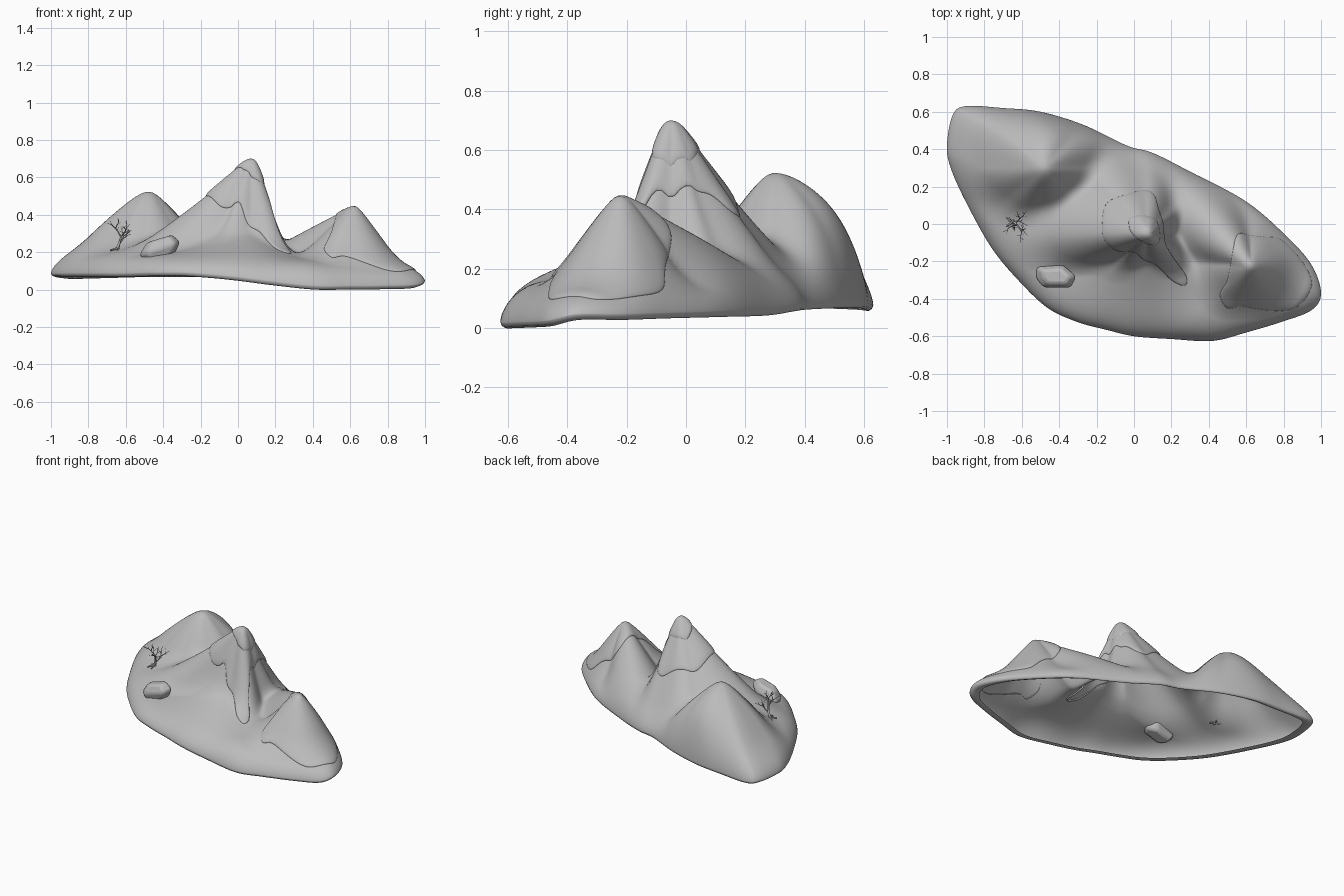
import bpy, bmesh, math, random
from mathutils import Vector

if "Cube" in bpy.data.objects:
    bpy.data.objects.remove(bpy.data.objects["Cube"])
random.seed(4)

stone = bpy.data.materials.new("stone grey")
stone.use_nodes = True
GREY = (0.5, 0.5, 0.5, 1)
stone.diffuse_color = GREY
stone.node_tree.nodes["Principled BSDF"].inputs["Base Color"].default_value = GREY

# Mountains: centre, top, foot level, tip roundness, steepness power,
# slope reach towards E, NE, N, NW, W, SW, S, SE
MOUNTAINS = [
    ((-.48, .3), .525, .1, .06, 1, (.36, .5, .9, .65, .53, .36, .28, .28)),
    ((.07, -.05), .68, .15, .03, 1.3, (.17, .26, .42, .62, .78, .31, .2, .28)),
    ((.62, -.22), .445, .1, .02, 1, (.28, .25, .26, .85, .34, .32, .27, .28)),
    # broad skirt below the middle peak
    ((.02, -.06), .36, .08, .08, 1, (.2, .3, .36, .4, .46, .5, .5, .42)),
]


def mountain(x, y, spec):
    (cx, cy), top, foot, tip, power, reach = spec
    dx, dy = x - cx, y - cy
    turn = math.atan2(dy, dx) / (math.pi / 4) % 8
    i, f = int(turn) % 8, turn % 1
    f = f * f * (3 - 2 * f)
    length = reach[i] * (1 - f) + reach[(i + 1) % 8] * f
    t = (math.sqrt(dx * dx + dy * dy + tip * tip) - tip) / length
    return foot + (top - foot) * max(0, 1 - t) ** power


def blend_max(a, b, k=.1):
    h = max(k - abs(a - b), 0) / k
    return max(a, b) + h * h * k / 4


def ground(x, y):
    z = .16 - .08 * x
    for spec in MOUNTAINS:
        z = blend_max(z, mountain(x, y, spec))
    return z


def closed_spline(points, steps):
    """Smooth closed loop through the points."""
    pts = [Vector(p) for p in points]
    loop = []
    for i in range(len(pts)):
        a, b, c, d = (pts[(i + k) % len(pts)] for k in (-1, 0, 1, 2))
        for s in range(steps):
            t = s / steps
            loop.append(.5 * (2 * b + (c - a) * t + (2 * a - 5 * b + 4 * c - d) * t * t
                              + (3 * b - a - 3 * c + d) * t ** 3))
    return loop


def finish(name, bm, smooth):
    me = bpy.data.meshes.new(name)
    bm.to_mesh(me)
    bm.free()
    for p in me.polygons:
        p.use_smooth = smooth
    ob = bpy.data.objects.new(name, me)
    bpy.context.collection.objects.link(ob)
    me.materials.append(stone)
    return ob


def fan_mesh(name, loop, centre, rings, place):
    """Rings from the centre out to a clockwise loop; place gives each point."""
    c = Vector(centre)
    bm = bmesh.new()
    hub = bm.verts.new(place(c, rings[0], 0))
    prev = None
    n = len(loop)
    for ring in rings[1:]:
        cur = [bm.verts.new(place(c + (p.xy - c) * ring[0], ring, i)) for i, p in enumerate(loop)]
        for i in range(n):
            j = (i + 1) % n
            if prev:
                bm.faces.new((prev[i], prev[j], cur[j], cur[i]))
            else:
                bm.faces.new((hub, cur[j], cur[i]))
        prev = cur
    return finish(name, bm, True)


# Hollow island shell with a lip turned under at the edge; z is the rim height
COAST = [(-.97, .58, .08), (-.9, .63, .075), (-.7, .62, .08), (-.5, .6, .085),
         (-.27, .53, .085), (-.04, .42, .08), (.1, .38, .075), (.3, .28, .06),
         (.6, .12, .055), (.82, -.07, .05), (.95, -.22, .045), (1, -.37, .045),
         (.95, -.46, .025), (.8, -.52, .02), (.6, -.58, .018), (.42, -.625, .018),
         (.2, -.615, .04), (0, -.6, .065), (-.15, -.565, .08), (-.3, -.525, .09),
         (-.46, -.45, .09), (-.61, -.31, .085), (-.76, -.13, .085), (-.9, .12, .085),
         (-.98, .3, .085), (-1, .42, .085)]
coast = closed_spline(COAST, 8)


def land_height(x, y, s, low):
    edge = (1 - min(s, 1) ** 7) ** .65
    return low + (ground(x, y) - low) * edge


def place_land(p, ring, i):
    s, drop = ring
    low = coast[i].z
    return (p.x, p.y, low - drop if drop else land_height(p.x, p.y, s, low))


M = 90
land_rings = [(math.sin(k / M * math.pi / 2), 0) for k in range(M + 1)]
land_rings += [(.992, .012), (.975, .018), (.94, .01)]
fan_mesh("island_shell", coast, (0, 0), land_rings, place_land)

coast_points = [tuple(q) for q in coast]
coast_edges = list(zip(coast_points, coast_points[1:] + coast_points[:1]))


def surface(x, y):
    """Land height, from where a ray from the middle meets the coast."""
    for (ax, ay, az), (bx, by, bz) in coast_edges:
        ca, cb = x * ay - y * ax, x * by - y * bx
        if ca >= 0 > cb and x * ax + y * ay > 0:
            t = ca / (ca - cb)
            reach = math.hypot(ax + (bx - ax) * t, ay + (by - ay) * t)
            return land_height(x, y, math.hypot(x, y) / reach, az + (bz - az) * t)
    return ground(x, y)


def snow_patch(name, outline, centre, lift):
    def place(p, ring, i):
        e = .006
        slope = Vector((surface(p.x - e, p.y) - surface(p.x + e, p.y),
                        surface(p.x, p.y - e) - surface(p.x, p.y + e), 2 * e)).normalized()
        height = lift * math.sqrt(1 - ring[0] ** 10) - .008 * (ring[0] == 1)
        return Vector((p.x, p.y, surface(p.x, p.y))) + slope * height

    count = 24
    rings = [(math.sin(k / count * math.pi / 2),) for k in range(count)] + [(1,)]
    fan_mesh(name, closed_spline(outline, 5), centre, rings, place)


# Snow layers lying on the middle and left peaks
snow_patch("middle_peak_snow",
           [(-.16, .08), (-.12, .13), (0, .17), (.07, .18), (.11, .15), (.13, .08),
            (.155, 0), (.165, -.1), (.21, -.18), (.28, -.28), (.27, -.33), (.2, -.3),
            (.12, -.22), (.05, -.19), (0, -.15), (-.1, -.14), (-.16, -.08), (-.17, -.02)],
           (.06, -.04), .012)
snow_patch("middle_peak_cap",
           [(-.02, .03), (.05, .04), (.11, .02), (.13, -.04), (.125, -.1), (.08, -.1),
            (.02, -.07), (-.02, -.03)], (.07, -.05), .02)
snow_patch("left_peak_snow",
           [(.55, -.06), (.62, -.06), (.7, -.07), (.78, -.08), (.86, -.15), (.93, -.25),
            (.95, -.33), (.9, -.42), (.83, -.46), (.7, -.46), (.57, -.44), (.5, -.45),
            (.46, -.38), (.5, -.3), (.52, -.2)], (.66, -.25), .012)

# Bevelled boulder set into the slope
bm = bmesh.new()
for scale, dz in ((.75, -.06), (1.06, -.005), (.66, .047)):
    for x, y in ((-.1, .05), (.04, .06), (.11, 0), (.08, -.06), (-.06, -.06), (-.1, -.01)):
        x, y = x * scale, y * scale
        bm.verts.new((x - .42, y - .28, .225 + x * .3 + dz))
bmesh.ops.convex_hull(bm, input=bm.verts[:])
bmesh.ops.dissolve_limit(bm, angle_limit=.1, verts=bm.verts[:], edges=bm.edges[:])
boulder = finish("boulder", bm, False)
bevel = boulder.modifiers.new("worn edges", 'BEVEL')
bevel.width = .014
bevel.segments = 2
bpy.context.view_layer.objects.active = boulder
boulder.select_set(True)
bpy.ops.object.shade_smooth_by_angle(angle=math.radians(35))

# Bare tree with recursive forks and short roots
tree_curve = bpy.data.curves.new("bare_tree", 'CURVE')
tree_curve.dimensions = '3D'
tree_curve.bevel_depth = .01
tree_curve.bevel_resolution = 1
tree_curve.use_fill_caps = True


def branch(start, direction, length, radius, depth):
    wobble = Vector([random.uniform(-.25, .25) for _ in range(3)])
    mid = start + direction * length * .5
    end = mid + (direction + wobble).normalized() * length * .5
    sp = tree_curve.splines.new('POLY')
    sp.points.add(2)
    for pt, co, r in zip(sp.points, (start, mid, end), (radius, radius * .8, radius * .55)):
        pt.co = (*co, 1)
        pt.radius = r
    if depth:
        spin = random.uniform(0, math.tau)
        for k in range(3):
            a = spin + k * math.tau / 3
            side = Vector((math.cos(a), math.sin(a), .15))
            tip = (direction * .8 + side * .75).normalized()
            branch(end if k else mid, tip, length * .7, radius * .55, depth - 1)


foot = Vector((-.65, .01, surface(-.65, .01) - .005))
branch(foot, Vector((.4, -.1, 1)).normalized(), .078, .9, 3)
for k in range(5):
    a = k * math.tau / 5
    branch(foot + Vector((0, 0, .012)), Vector((math.cos(a), math.sin(a), -.3)), .04, .6, 0)
tree = bpy.data.objects.new("bare_tree", tree_curve)
bpy.context.collection.objects.link(tree)
tree_curve.materials.append(stone)
